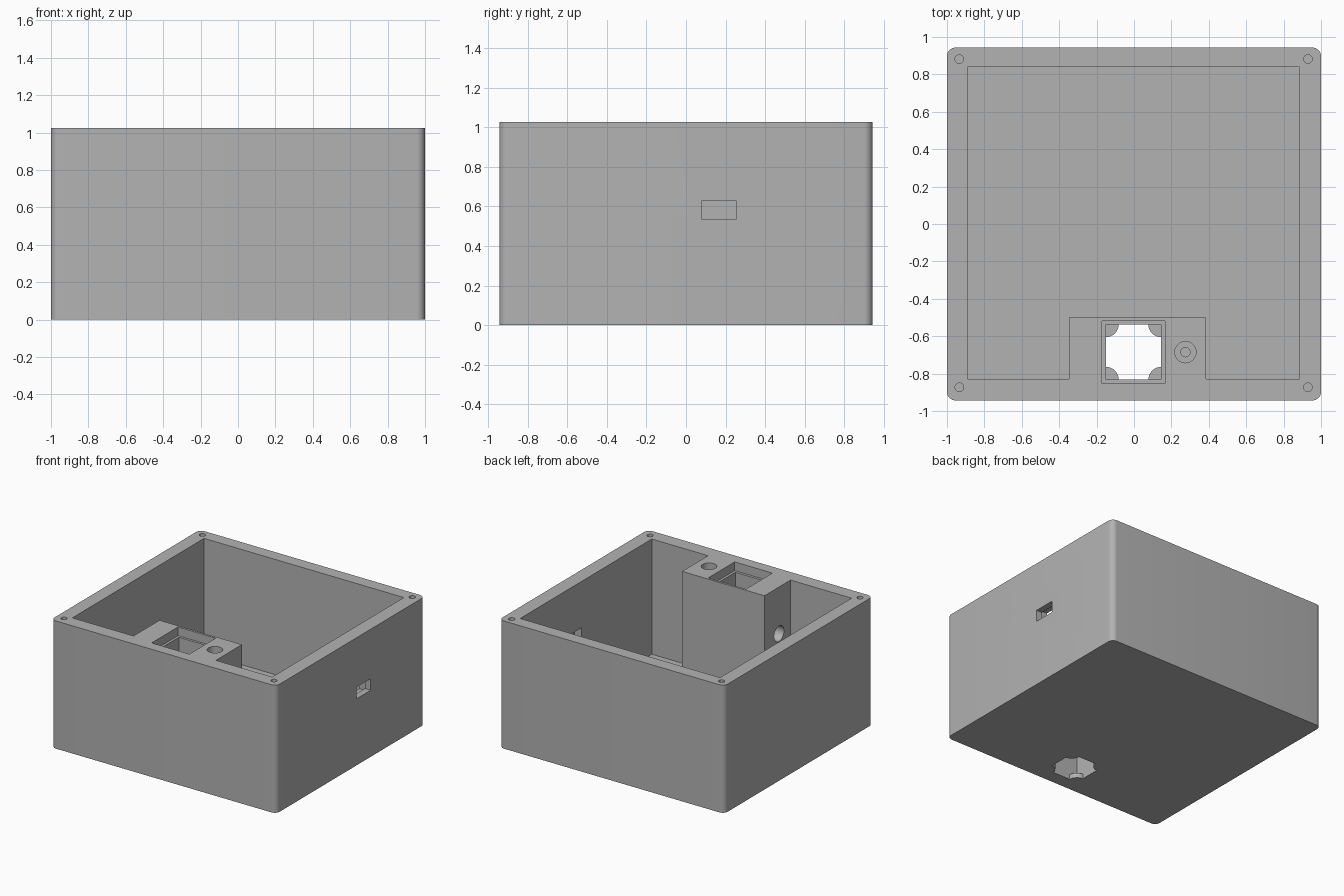
import bpy
import bmesh
from math import pi, sin, cos
from mathutils import Matrix

cube = bpy.data.objects.get("Cube")
if cube:
    bpy.data.objects.remove(cube, do_unlink=True)

TOP = 1.025
OVER = TOP + 0.1

grey = bpy.data.materials.new("plain_grey")
grey.use_nodes = True
colour = (0.45, 0.45, 0.45, 1)
grey.diffuse_color = colour
grey.node_tree.nodes["Principled BSDF"].inputs["Base Color"].default_value = colour


def prism(name, outline, z0, z1):
    """Extrude a closed counter-clockwise outline from z0 to z1."""
    bm = bmesh.new()
    face = bm.faces.new([bm.verts.new((x, y, z0)) for x, y in outline])
    up = bmesh.ops.extrude_face_region(bm, geom=[face])["geom"]
    verts = [v for v in up if isinstance(v, bmesh.types.BMVert)]
    bmesh.ops.translate(bm, verts=verts, vec=(0, 0, z1 - z0))
    bmesh.ops.recalc_face_normals(bm, faces=bm.faces)
    return finish(name, bm)


def finish(name, bm):
    mesh = bpy.data.meshes.new(name)
    bm.to_mesh(mesh)
    bm.free()
    mesh.materials.append(grey)
    obj = bpy.data.objects.new(name, mesh)
    bpy.context.collection.objects.link(obj)
    return obj


def rect(x0, x1, y0, y1):
    return [(x0, y0), (x1, y0), (x1, y1), (x0, y1)]


def circle(cx, cy, r, n=32):
    return [(cx + r * cos(2 * pi * i / n), cy + r * sin(2 * pi * i / n)) for i in range(n)]


def corner_arcs(x0, x1, y0, y1, r, concave=False, n=8):
    """Rectangle with rounded corners, or with round bites at the corners."""
    pts = []
    for k, (x, y) in enumerate(rect(x0, x1, y0, y1)):
        sx, sy = (1 if x == x0 else -1), (1 if y == y0 else -1)
        cx, cy = (x, y) if concave else (x + sx * r, y + sy * r)
        for i in range(n + 1):
            t = i / n * pi / 2
            a = pi + k * pi / 2 + t
            if concave:
                a = (k + 1) * pi / 2 - t
            pts.append((cx + r * cos(a), cy + r * sin(a)))
    return pts


def cut(target, cutter):
    mod = target.modifiers.new("cut", "BOOLEAN")
    mod.operation = "DIFFERENCE"
    mod.solver = "EXACT"
    mod.object = cutter
    bpy.context.view_layer.objects.active = target
    bpy.ops.object.modifier_apply(modifier=mod.name)
    bpy.data.objects.remove(cutter, do_unlink=True)


# Outer shell with rounded vertical corners
case = prism("enclosure_case", corner_arcs(-1, 1, -0.943, 0.943, 0.045), 0, TOP)

# Main cavity, leaving a solid block against the front wall
cavity = [(-0.89, -0.83), (-0.347, -0.83), (-0.347, -0.5), (0.385, -0.5),
          (0.385, -0.83), (0.885, -0.83), (0.885, 0.84), (-0.89, 0.84)]
cut(case, prism("cavity", cavity, 0.1, OVER))

# Square shaft with a shallow lid ledge and a bottom opening with corner tabs
shaft = (-0.15, 0.145, -0.832, -0.537)
cut(case, prism("lid_ledge", rect(-0.17, 0.165, -0.853, -0.518), TOP - 0.07, OVER))
cut(case, prism("shaft", rect(*shaft), 0.04, OVER))
cut(case, prism("shaft_opening", corner_arcs(*shaft, 0.068, True), -0.1, 0.1))

# Round socket beside the shaft with a narrower pilot hole
cut(case, prism("socket", circle(0.275, -0.685, 0.057), TOP - 0.3, OVER))
cut(case, prism("pilot", circle(0.275, -0.685, 0.025), 0.4, OVER))

# Cable hole from the cavity into the shaft
cable = prism("cable_hole", circle(0, 0, 0.062), -0.15, 0.15)
cable.data.transform(Matrix.Translation((-0.25, -0.685, 0.65)) @ Matrix.Rotation(pi / 2, 4, "Y"))
cut(case, cable)

# Side port, wider on the inside of the wall
cut(case, prism("port", rect(0.8, 1.1, 0.078, 0.255), 0.535, 0.628))
cut(case, prism("port_recess", rect(0.8, 0.95, 0.06, 0.273), 0.51, 0.653))

# Screw holes at the rim corners
for x in (-0.934, 0.93):
    for y in (-0.873, 0.882):
        cut(case, prism("screw_hole", circle(x, y, 0.023, 20), TOP - 0.2, OVER))

bpy.ops.object.select_all(action="DESELECT")
case.select_set(True)
bpy.context.view_layer.objects.active = case
bpy.ops.object.shade_smooth_by_angle(angle=pi / 6)
